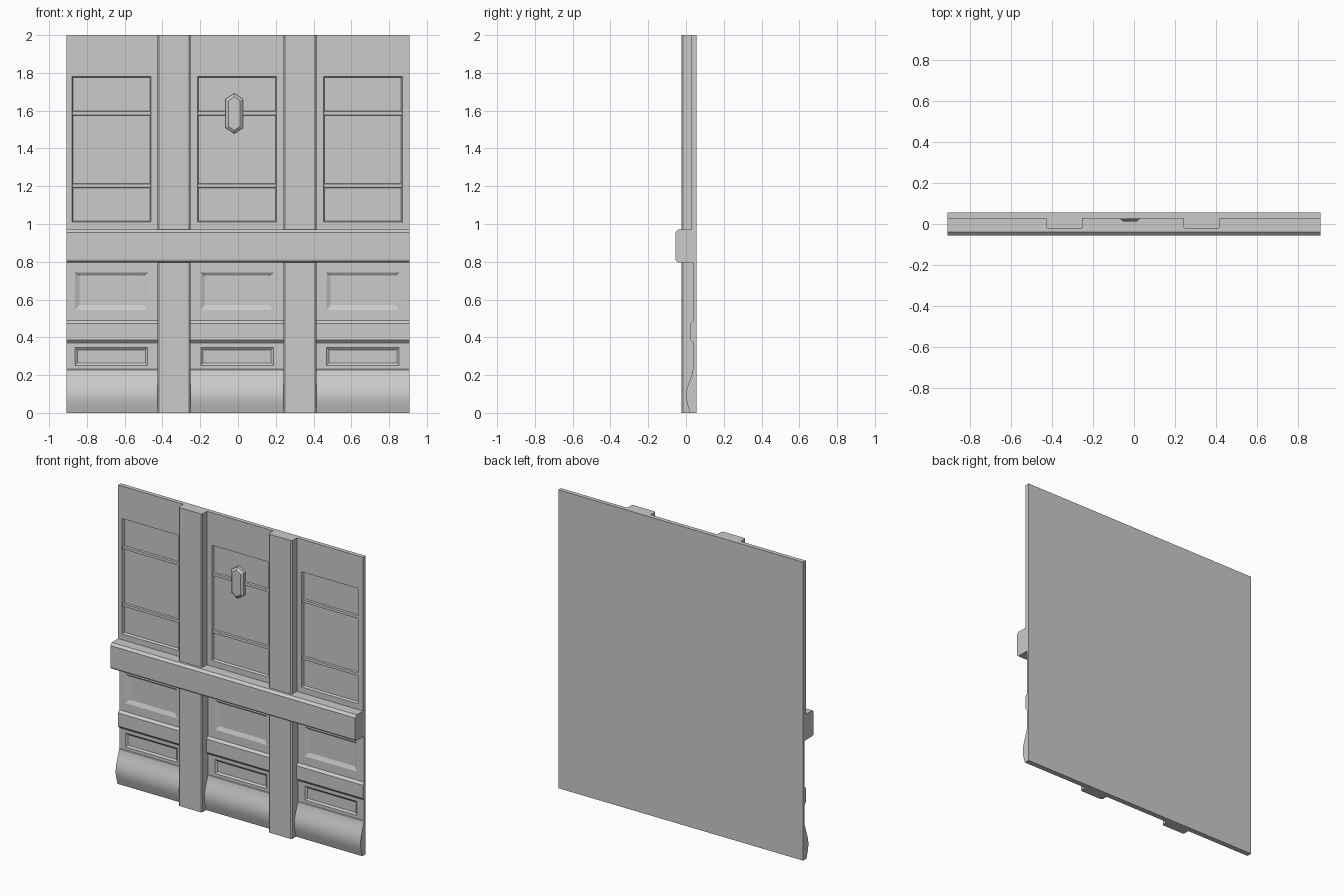
import bpy, bmesh, math

if "Cube" in bpy.data.objects:
    bpy.data.objects.remove(bpy.data.objects["Cube"])

HALF_W = 0.908
BACK = 0.056
BAYS = (-0.67, -0.005, 0.661)      # centre of each panelled bay
PILLARS = (-0.338, 0.329)


def loft(bm, rings):
    """Closed solid through matching rings of points, capped at both ends."""
    loops = [[bm.verts.new(p) for p in ring] for ring in rings]
    n = len(loops[0])
    for a, b in zip(loops, loops[1:]):
        for i in range(n):
            j = (i + 1) % n
            bm.faces.new((a[i], a[j], b[j], b[i]))
    bm.faces.new(loops[0][::-1])
    bm.faces.new(loops[-1])


def make(name, solids):
    bm = bmesh.new()
    for rings in solids:
        loft(bm, rings)
    bmesh.ops.recalc_face_normals(bm, faces=bm.faces[:])
    mesh = bpy.data.meshes.new(name)
    bm.to_mesh(mesh)
    bm.free()
    ob = bpy.data.objects.new(name, mesh)
    bpy.context.collection.objects.link(ob)
    return ob


def along_x(profile, x0=-HALF_W, x1=HALF_W):
    return [[(x, y, z) for y, z in profile] for x in (x0, x1)]


def rect(cx, hw, z0, z1, y):
    return [(cx - hw, y, z0), (cx + hw, y, z0), (cx + hw, y, z1), (cx - hw, y, z1)]


def recess(cx, hw, z0, z1, front, floor, side, low, high):
    """Tapered pocket cutter, widened slightly in front of the wall surface."""
    k = 0.005 / (floor - front)
    return [rect(cx, hw + side * k, z0 - low * k, z1 + high * k, front - 0.005),
            rect(cx, hw - side, z0 + low, z1 - high, floor)]


# Wall slab: thicker above the chair rail than below
UP, LOW = 0.028, 0.040
wall = make("wall", [along_x([(BACK, 0), (BACK, 2), (UP, 2), (UP, 0.88), (LOW, 0.88), (LOW, 0)])])

# Pockets for the tall windows, the square panels and the narrow slots
pockets = []
for cx in BAYS:
    pockets.append(recess(cx, 0.209, 1.010, 1.782, UP, 0.043, 0.006, 0.006, 0.006))
    pockets.append(recess(cx, 0.192, 0.545, 0.743, LOW, 0.051, 0.022, 0.026, 0.016))
    pockets.append(recess(cx, 0.192, 0.252, 0.346, LOW, 0.049, 0.012, 0.012, 0.012))
cutter = make("pocket_cutter", pockets)
cutter.hide_render = True
mod = wall.modifiers.new("pockets", 'BOOLEAN')
mod.operation, mod.solver, mod.object = 'DIFFERENCE', 'EXACT', cutter
bpy.context.view_layer.objects.active = wall
bpy.ops.object.modifier_apply(modifier=mod.name)
bpy.data.objects.remove(cutter)

# Horizontal bars in the windows
bars = []
for cx in BAYS:
    for z in (1.202, 1.586):
        prof = [(0.045, z - 0.013), (0.033, z - 0.009), (0.033, z + 0.009), (0.045, z + 0.013)]
        bars.append(along_x(prof, cx - 0.206, cx + 0.206))
make("window_bars", bars)

# Chair rail and lower moulding
make("chair_rail", [along_x([(0.041, 0.797), (-0.040, 0.797), (-0.050, 0.801), (-0.056, 0.813),
                             (-0.056, 0.956), (-0.040, 0.971), (0.041, 0.971)])])
make("lower_moulding", [along_x([(0.041, 0.368), (0.025, 0.386), (0.025, 0.474), (0.041, 0.490)])])

# Curved skirting board
skirt = make("skirting", [along_x([(0.041, 0), (0.021, 0), (0.014, 0.024), (0.007, 0.048), (0.002, 0.073),
                                   (0.001, 0.098), (0.004, 0.123), (0.011, 0.148), (0.019, 0.170),
                                   (0.027, 0.192), (0.033, 0.211), (0.036, 0.228), (0.041, 0.232)])])
bpy.ops.object.select_all(action='DESELECT')
skirt.select_set(True)
bpy.context.view_layer.objects.active = skirt
bpy.ops.object.shade_smooth_by_angle(angle=math.radians(30))

# Pillars with chamfered front corners
W, C, F = 0.0875, 0.008, -0.025
plan = [(-W, 0.041), (-W, F + C), (-W + C, F), (W - C, F), (W, F + C), (W, 0.041)]
make("pillars", [[[(cx + x, y, z) for x, y in plan] for z in (0, 2)] for cx in PILLARS])


# Six-sided bevelled plaque on the middle window
def hexagon(hw, shoulder, tip, y, cx=-0.02, cz=1.585):
    pts = [(0, tip), (hw, shoulder), (hw, -shoulder), (0, -tip), (-hw, -shoulder), (-hw, shoulder)]
    return [(cx + x, y, cz + z) for x, z in pts]


make("plaque", [[hexagon(0.046, 0.076, 0.107, 0.045), hexagon(0.046, 0.076, 0.107, 0.023),
                 hexagon(0.031, 0.068, 0.089, 0.011)]])
